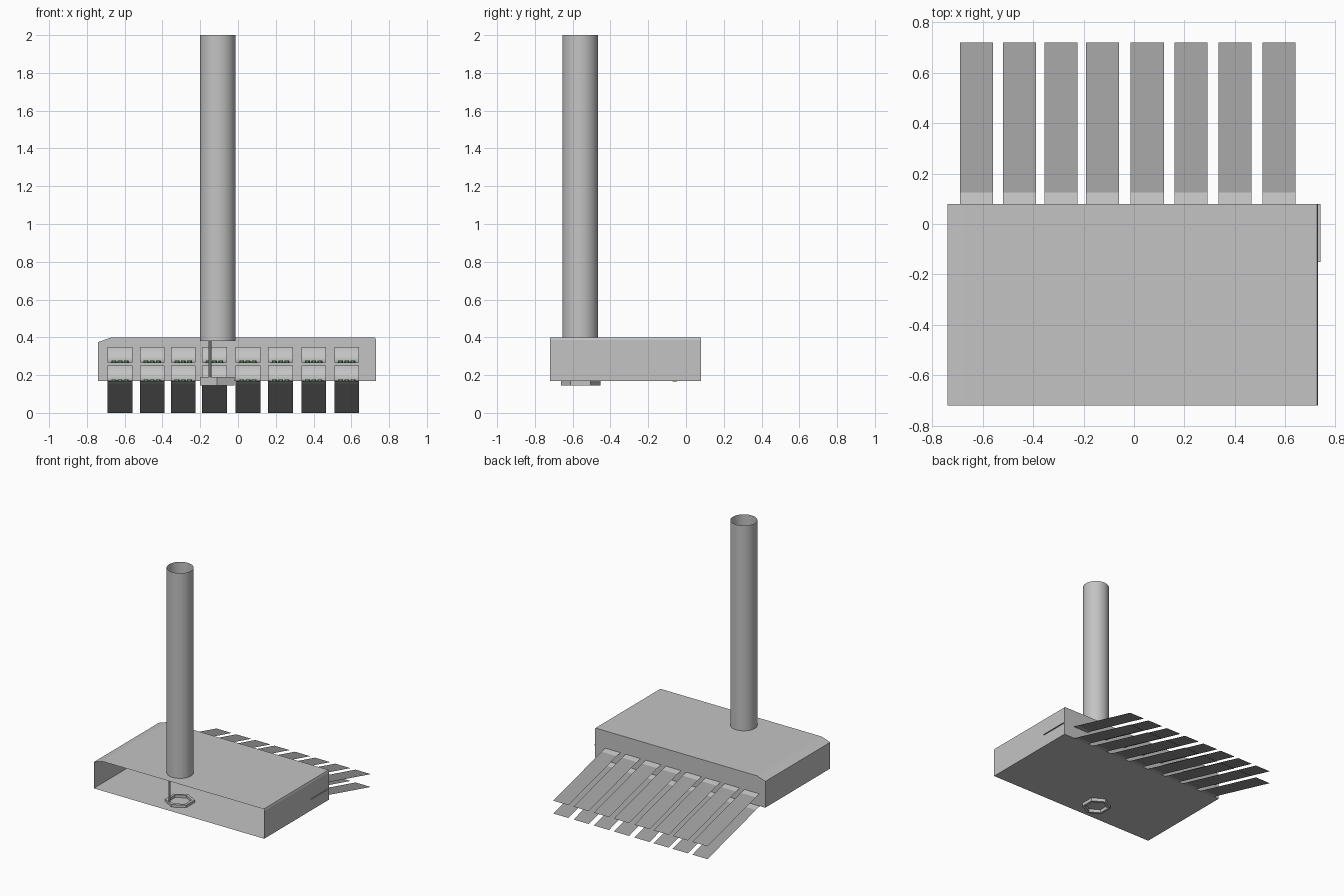
import bpy, bmesh, math

if "Cube" in bpy.data.objects:
    bpy.data.objects.remove(bpy.data.objects["Cube"])


def material(name, rgb):
    m = bpy.data.materials.new(name)
    m.diffuse_color = (*rgb, 1)
    m.use_nodes = True
    m.node_tree.nodes["Principled BSDF"].inputs["Base Color"].default_value = m.diffuse_color
    return m


METAL = material("light grey metal", (0.55, 0.55, 0.55))
TINE = material("dark grey metal", (0.34, 0.34, 0.34))
GREEN = material("dark green", (0.10, 0.22, 0.10))


def make(name, bm, mats, smooth=None):
    me = bpy.data.meshes.new(name)
    bm.to_mesh(me)
    bm.free()
    for m in mats:
        me.materials.append(m)
    ob = bpy.data.objects.new(name, me)
    bpy.context.collection.objects.link(ob)
    if smooth:
        bpy.context.view_layer.objects.active = ob
        ob.select_set(True)
        bpy.ops.object.shade_smooth_by_angle(angle=math.radians(smooth))
        ob.select_set(False)
    return ob


def ring(bm, cx, cy, z, r, n, phase=0):
    return [bm.verts.new((cx + r * math.cos(phase + 2 * math.pi * i / n),
                          cy + r * math.sin(phase + 2 * math.pi * i / n), z)) for i in range(n)]


def bridge(bm, a, b):
    n = len(a)
    for i in range(n):
        j = (i + 1) % n
        bm.faces.new((a[i], a[j], b[j], b[i]))


# Sheet-metal housing: chamfered profile along y, open at the front
bm = bmesh.new()
outline = [(-0.74, 0.17), (0.73, 0.17), (0.73, 0.385), (0.725, 0.40), (-0.67, 0.40), (-0.74, 0.375)]
front = [bm.verts.new((x, -0.72, z)) for x, z in outline]
back = [bm.verts.new((x, 0.08, z)) for x, z in outline]
bridge(bm, front, back)
bm.faces.new(back[::-1])
make("housing", bm, [METAL])

# Open tube handle
bm = bmesh.new()
bridge(bm, ring(bm, -0.107, -0.56, 0.38, 0.095, 48), ring(bm, -0.107, -0.56, 2.0, 0.095, 48))
make("handle_tube", bm, [METAL], 40)

# Hexagonal ring nut through the floor
bm = bmesh.new()
loops = [ring(bm, -0.11, -0.558, z, r, 6, math.pi / 2)
         for r, z in ((0.105, 0.145), (0.105, 0.19), (0.083, 0.19), (0.083, 0.145))]
for i in range(4):
    bridge(bm, loops[i], loops[(i + 1) % 4])
make("hex_nut", bm, [METAL])

# Thin rod between nut and tube
bm = bmesh.new()
a, b = ring(bm, -0.148, -0.63, 0.185, 0.007, 8), ring(bm, -0.148, -0.63, 0.402, 0.007, 8)
bridge(bm, a, b)
bm.faces.new(a[::-1])
bm.faces.new(b)
make("rod", bm, [METAL])

# Thin shelf carrying the upper row, poking out on the right
bm = bmesh.new()
bm.faces.new([bm.verts.new(p) for p in ((-0.72, -0.15, 0.263), (0.74, -0.15, 0.263),
                                        (0.74, 0.08, 0.263), (-0.72, 0.08, 0.263))])
make("shelf", bm, [METAL])

# Two rows of eight flat tines, each with a curved root plate and bolts inside
starts = [-0.69, -0.52, -0.355, -0.19, -0.013, 0.16, 0.335, 0.51]
W = 0.131


def strip(bm, x, pts, mat_last=0):
    rows = [(bm.verts.new((x, y, z)), bm.verts.new((x + W, y, z))) for y, z in pts]
    for i, (p, q) in enumerate(zip(rows, rows[1:])):
        f = bm.faces.new((p[0], p[1], q[1], q[0]))
        if i == len(rows) - 2:
            f.material_index = mat_last


for row, z0 in (("upper", 0.265), ("lower", 0.166)):
    tip = 0.1 if row == "upper" else 0.0
    tines, roots, bolts = bmesh.new(), bmesh.new(), bmesh.new()
    for x in starts:
        strip(tines, x, [(-0.13, z0), (0.08, z0), (0.125, z0 - 0.01), (0.72, tip)], 1)
        arc = [(-0.02 + 0.085 * math.sin(t), z0 + 0.002 + 0.083 * (1 - math.cos(t)))
               for t in (math.pi / 2 * i / 8 for i in range(9))]
        strip(roots, x, arc)
        for k in (0.25, 0.5, 0.75):
            a = ring(bolts, x + W * k, -0.06, z0, 0.015, 6)
            b = ring(bolts, x + W * k, -0.06, z0 + 0.012, 0.012, 6)
            bridge(bolts, a, b)
            bolts.faces.new(b)
    make(row + "_tines", tines, [METAL, TINE])
    make(row + "_curved_roots", roots, [METAL], 40)
    make(row + "_bolts", bolts, [GREEN])
